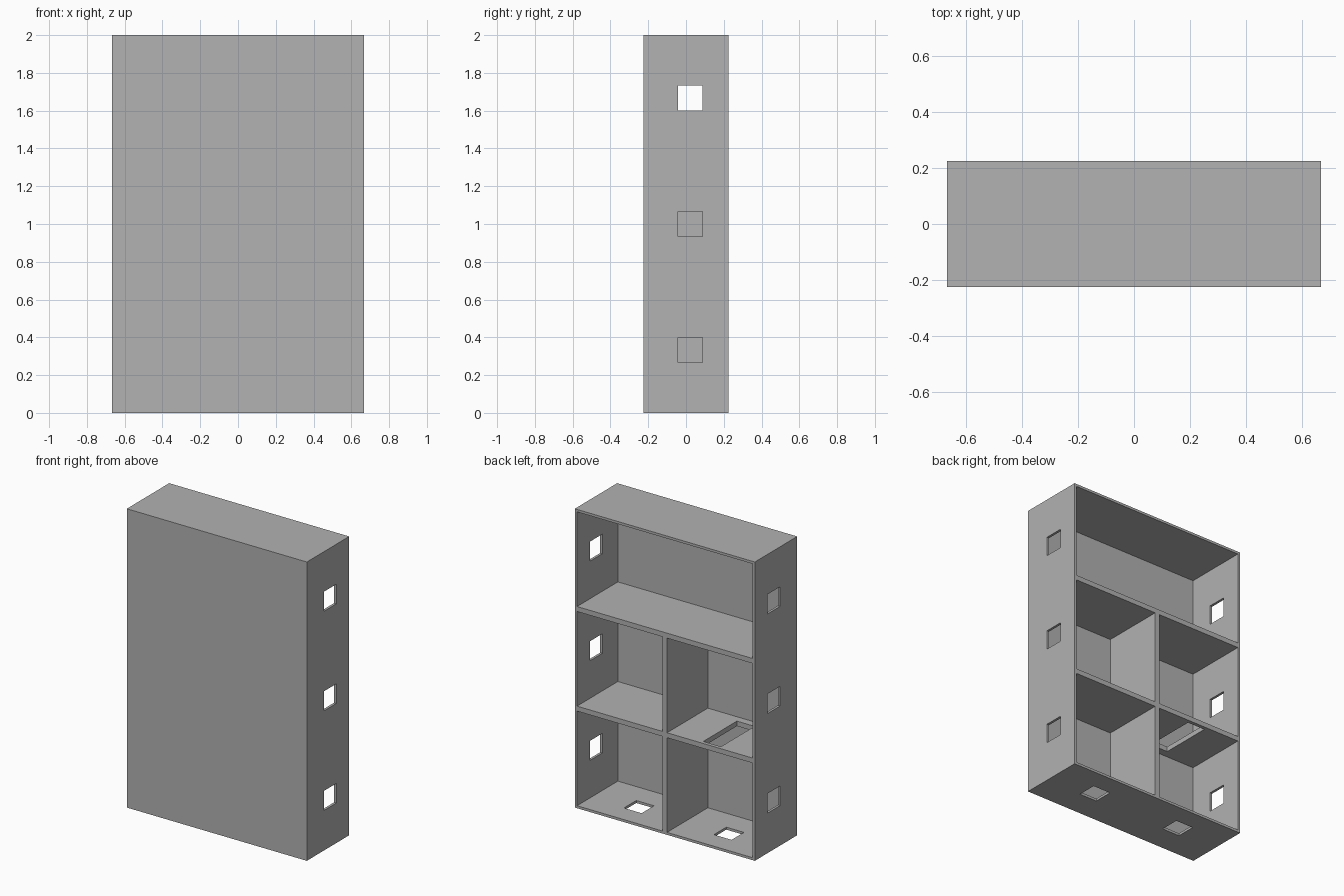
import bpy
from mathutils import Vector

if "Cube" in bpy.data.objects:
    bpy.data.objects.remove(bpy.data.objects["Cube"], do_unlink=True)

# One plain grey for the whole case
grey = bpy.data.materials.new("plain grey")
grey.use_nodes = True
grey.diffuse_color = (0.445, 0.445, 0.445, 1)
grey.node_tree.nodes["Principled BSDF"].inputs["Base Color"].default_value = grey.diffuse_color

W, D, H = 1.333, 0.448, 2.0      # overall size
T = 0.0167                       # outer panel thickness
X, Y = W / 2, D / 2
STOREY = H / 3
HALF = 0.0655                    # half the side of a square opening
CY = 0.022                       # depth at which openings are centred


def block(name, lo, hi):
    """Box between two opposite corners."""
    lo, hi = Vector(lo), Vector(hi)
    bpy.ops.mesh.primitive_cube_add(size=1, location=(lo + hi) / 2)
    ob = bpy.context.object
    ob.name = ob.data.name = name
    for v in ob.data.vertices:
        v.co *= hi - lo
    ob.data.materials.append(grey)
    return ob


def panel(name, lo, hi, openings=()):
    """Box panel with rectangular openings (centre, half size) cut through."""
    ob = block(name, lo, hi)
    for centre, half in openings:
        c, h = Vector(centre), Vector(half)
        cutter = block("cutter", c - h, c + h)
        cutter.hide_render = True
        mod = ob.modifiers.new("opening", 'BOOLEAN')
        mod.operation = 'DIFFERENCE'
        mod.solver = 'EXACT'
        mod.object = cutter
        bpy.context.view_layer.objects.active = ob
        bpy.ops.object.modifier_apply(modifier=mod.name)
        bpy.data.objects.remove(cutter, do_unlink=True)
    return ob


# Side walls, each with one window per storey
for name, s in (("left_wall", 1), ("right_wall", -1)):
    x0, x1 = sorted((s * X, s * (X - T)))
    windows = [((s * X, CY, STOREY * (i + 0.5)), (0.1, HALF, HALF)) for i in range(3)]
    panel(name, (x0, -Y, 0), (x1, Y, H), windows)

# Closed front panel and roof
xi = X - T
panel("front_panel", (-xi, -Y, 0), (xi, -Y + T, H))
panel("roof", (-xi, -Y + T, H - T), (xi, Y, H))

# Base with a square opening under each lower room
base_holes = [((s * X / 2, CY, 0), (HALF, HALF, 0.1)) for s in (-1, 1)]
panel("base", (-xi, -Y + T, 0), (xi, Y, T), base_holes)

# Middle floors; the lower one has a long stair opening
stair = [((-X / 2, CY, STOREY), (HALF, 0.178, 0.1))]
for name, z, holes in (("lower_floor", STOREY, stair), ("upper_floor", 2 * STOREY, ())):
    panel(name, (-xi, -Y + T, z - T), (xi, Y, z + T), holes)

# Dividers splitting the two lower storeys into rooms
for name, z0, z1 in (("lower_divider", T, STOREY - T),
                     ("middle_divider", STOREY + T, 2 * STOREY - T)):
    panel(name, (-T, -Y + T, z0), (T, Y, z1))
